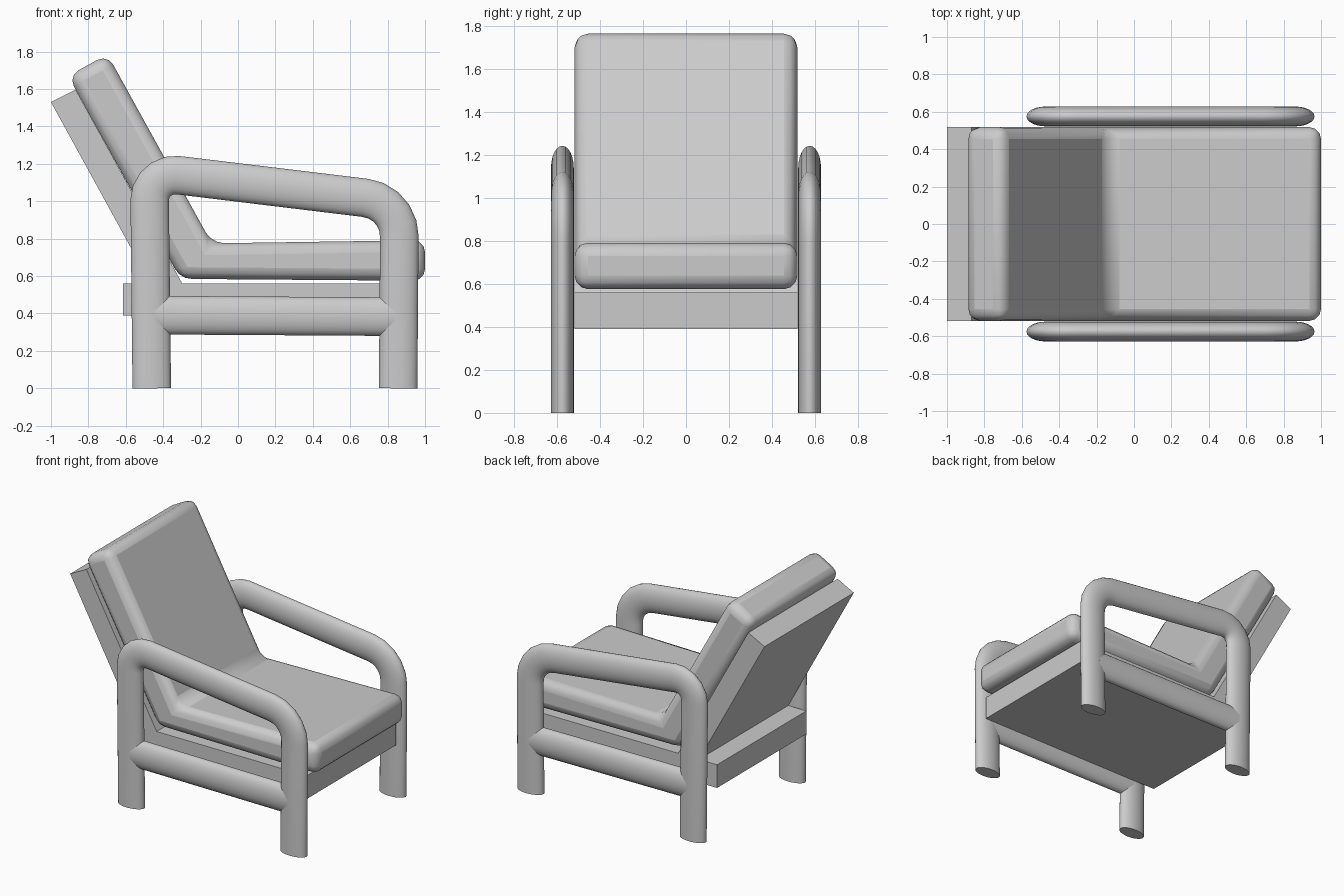
import bpy, bmesh, math
from mathutils import Vector

if "Cube" in bpy.data.objects:
    bpy.data.objects.remove(bpy.data.objects["Cube"])


def finish(bm, name):
    bmesh.ops.recalc_face_normals(bm, faces=bm.faces[:])
    me = bpy.data.meshes.new(name)
    bm.to_mesh(me)
    bm.free()
    ob = bpy.data.objects.new(name, me)
    bpy.context.collection.objects.link(ob)
    return ob


def smooth(ob, angle):
    bpy.ops.object.select_all(action='DESELECT')
    ob.select_set(True)
    bpy.context.view_layer.objects.active = ob
    bpy.ops.object.shade_smooth_by_angle(angle=math.radians(angle))


def extrude_profile(name, pts, half_width):
    """Closed (x, z) profile extruded evenly along y."""
    bm = bmesh.new()
    a = [bm.verts.new((x, -half_width, z)) for x, z in pts]
    b = [bm.verts.new((x, half_width, z)) for x, z in pts]
    bm.faces.new(a)
    bm.faces.new(b[::-1])
    n = len(pts)
    for i in range(n):
        j = (i + 1) % n
        bm.faces.new((a[i], b[i], b[j], a[j]))
    return finish(bm, name)


def fillet(prev, corner, nxt, cut, steps=5):
    """Circular arc replacing a path corner; cut = distance back from the corner."""
    p, c, n = Vector(prev), Vector(corner), Vector(nxt)
    u, v = (p - c).normalized(), (n - c).normalized()
    half = u.angle(v) / 2
    centre = c + (u + v).normalized() * cut / math.cos(half)
    r = cut * math.tan(half)
    s, e = c + u * cut - centre, c + v * cut - centre
    return [centre + (s.lerp(e, i / steps) if i in (0, steps) else
            (s * math.sin((1 - i / steps) * (math.pi - 2 * half)) +
             e * math.sin(i / steps * (math.pi - 2 * half))).normalized() * r)
            for i in range(steps + 1)]


def tube(name, path, y, rw=0.103, ry=0.053, sides=24):
    """Flattened elliptical tube swept along an (x, z) path."""
    path = [Vector(p) for p in path]
    bm = bmesh.new()
    rings = []
    for i, p in enumerate(path):
        t = (path[min(i + 1, len(path) - 1)] - p).normalized() + (p - path[max(i - 1, 0)]).normalized()
        t.normalize()
        nx, nz = -t.y, t.x
        ring = []
        for k in range(sides):
            a = 2 * math.pi * k / sides
            w = rw * math.cos(a)
            ring.append(bm.verts.new((p.x + nx * w, y + ry * math.sin(a), p.y + nz * w)))
        rings.append(ring)
    for r0, r1 in zip(rings, rings[1:]):
        for k in range(sides):
            j = (k + 1) % sides
            bm.faces.new((r0[k], r0[j], r1[j], r1[k]))
    bm.faces.new(rings[0])
    bm.faces.new(rings[-1])
    ob = finish(bm, name)
    smooth(ob, 40)
    return ob


# Seat base and reclined back board
extrude_profile("seat_base", [(-0.615, 0.39), (0.92, 0.39), (0.92, 0.56), (-0.615, 0.56)], 0.518)
extrude_profile("back_board", [(-1.0, 1.53), (-0.468, 0.56), (-0.298, 0.56), (-0.868, 1.597)], 0.518)

# One-piece folded cushion with rounded edges
cushion = extrude_profile("cushion", [
    (-0.908, 1.67), (-0.308, 0.585), (1.0, 0.575), (1.0, 0.792),
    (-0.14, 0.775), (-0.698, 1.786)], 0.518)
bev = cushion.modifiers.new("rounding", 'BEVEL')
bev.width = 0.063
bev.segments = 3
bev.limit_method = 'ANGLE'
bev.angle_limit = math.radians(20)
smooth(cushion, 40)

# Bent arm-and-leg loops with a lower rail on each side
foot_b, top_b = (-0.461, 0), (-0.474, 1.158)
top_f, foot_f = (0.864, 0.996), (0.856, 0)
loop = ([foot_b] + fillet(foot_b, top_b, top_f, 0.155)
        + fillet(top_b, top_f, foot_f, 0.185) + [foot_f])
for side, y in (("front", -0.575), ("back", 0.575)):
    tube(side + "_arm_loop", loop, y)
    tube(side + "_rail", [(-0.44, 0.391), (0.84, 0.383)], y)
